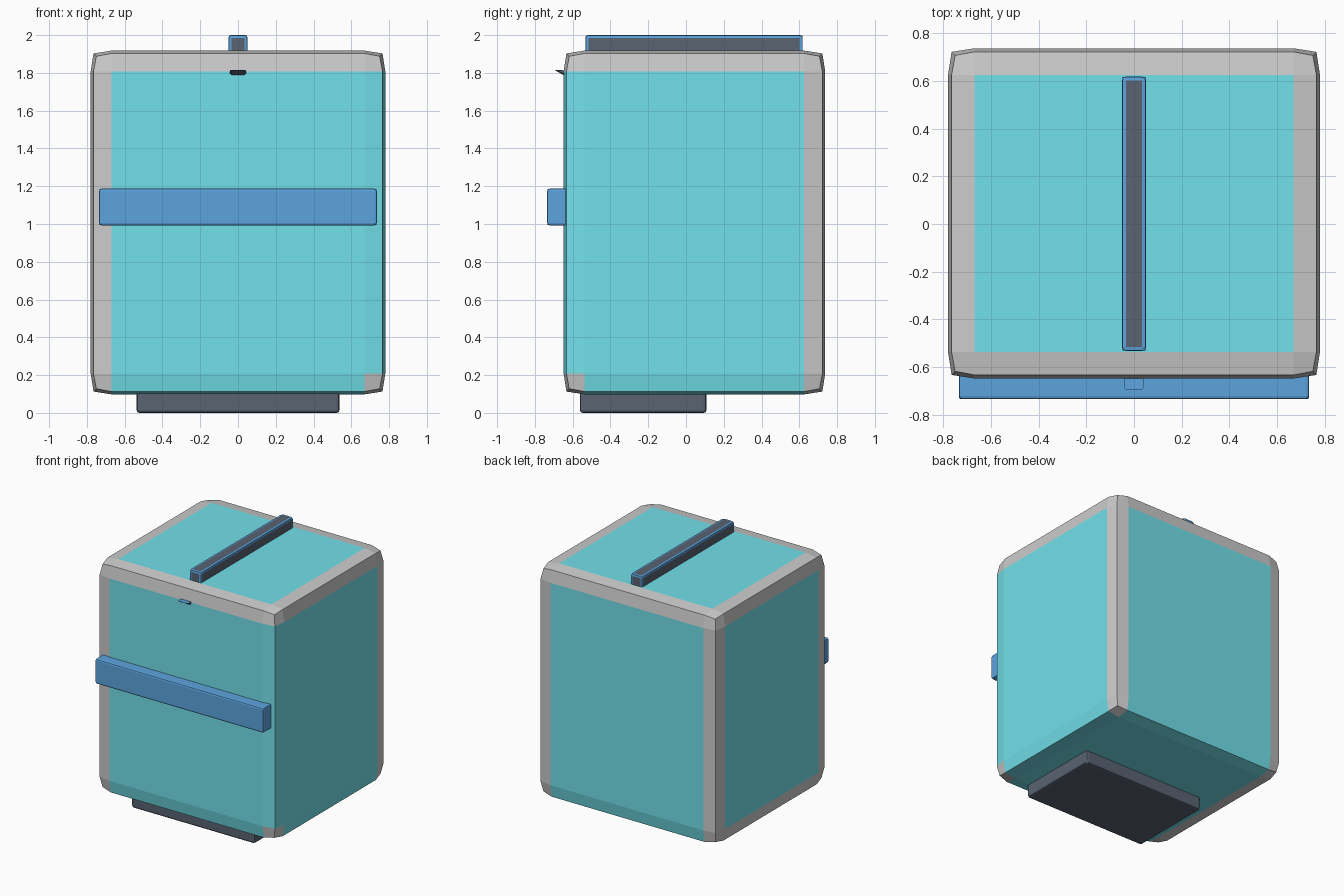
import bpy, bmesh
from mathutils import Vector

if "Cube" in bpy.data.objects:
    bpy.data.objects.remove(bpy.data.objects["Cube"])


def material(name, rgb):
    m = bpy.data.materials.new(name)
    m.diffuse_color = (*rgb, 1)
    m.use_nodes = True
    m.node_tree.nodes["Principled BSDF"].inputs["Base Color"].default_value = m.diffuse_color
    return m


GREY = material("trim grey", (0.8, 0.8, 0.8))
CYAN = material("panel cyan", (0.17, 0.75, 0.83))
BLUE = material("accent blue", (0.107, 0.367, 0.73))
DARK = material("dark slate", (0.1, 0.126, 0.17))


def finish(bm, name, mats):
    bmesh.ops.recalc_face_normals(bm, faces=bm.faces)
    me = bpy.data.meshes.new(name)
    bm.to_mesh(me)
    bm.free()
    for m in mats:
        me.materials.append(m)
    ob = bpy.data.objects.new(name, me)
    bpy.context.collection.objects.link(ob)
    return ob


def framed_box(name, lo, hi, margin, edge_in, corner_in, mats, pick):
    """Box whose faces carry a border strip that slopes in to softened edges.
    pick(signs) gives a face's material slot from the sides it lies near."""
    lo, hi = Vector(lo), Vector(hi)
    mid, half = (lo + hi) / 2, (hi - lo) / 2
    bm = bmesh.new()
    bmesh.ops.create_cube(bm, size=2)
    bmesh.ops.subdivide_edges(bm, edges=bm.edges[:], cuts=2, use_grid_fill=True)
    for f in bm.faces:
        c = f.calc_center_median()
        f.material_index = pick(tuple(round(a) for a in c))
    for v in bm.verts:
        outer = [abs(a) > 0.9 for a in v.co]
        d = (0, edge_in, corner_in)[sum(outer) - 1]
        v.co = [mid[i] + (1 if v.co[i] > 0 else -1) *
                (half[i] - (d if outer[i] else margin)) for i in range(3)]
    return finish(bm, name, mats)


# Edges of the body (by side signs) whose strips share the panel colour
CYAN_EDGES = {(1, -1, 0), (0, -1, -1), (0, 1, -1), (1, 0, -1)}


def body_slot(s):
    return 1 if sum(map(abs, s)) == 1 or s in CYAN_EDGES else 0


def bar_slot(s):
    return 1 if sum(map(abs, s)) == 1 else 0


# Main body: coloured panels with pale border strips
framed_box("body", (-0.78, -0.648, 0.098), (0.78, 0.737, 1.918),
           0.111, 0.015, 0.03, [GREY, CYAN], body_slot)

# Bar on top: dark faces outlined in blue
framed_box("top_bar", (-0.05, -0.532, 1.9), (0.05, 0.618, 2.0),
           0.016, 0.002, 0.005, [BLUE, DARK], bar_slot)

# Wide handle across the front
framed_box("front_handle", (-0.735, -0.735, 0.993), (0.735, -0.61, 1.187),
           0.013, 0.003, 0.006, [BLUE], lambda s: 0)

# Foot block underneath
framed_box("base", (-0.537, -0.562, 0.0), (0.537, 0.108, 0.12),
           0.016, 0.004, 0.008, [DARK], lambda s: 0)

# Small wedge catch near the top of the front
bm = bmesh.new()
top = [(-0.032, -0.696, 1.816), (0.032, -0.696, 1.816), (0.042, -0.684, 1.813),
       (0.042, -0.635, 1.813), (-0.042, -0.635, 1.813), (-0.042, -0.684, 1.813)]
under = [(-0.032, -0.64, 1.783), (0.032, -0.64, 1.783),
         (0.042, -0.638, 1.79), (-0.042, -0.638, 1.79)]
t = [bm.verts.new(p) for p in top]
u = [bm.verts.new(p) for p in under]
bm.faces.new(t)
for loop in ((t[0], t[1], u[1], u[0]), (t[1], t[2], u[2], u[1]), (t[2], t[3], u[2]),
             (t[0], u[0], u[3], t[5]), (t[5], u[3], t[4]),
             (t[3], t[4], u[3], u[0], u[1], u[2])):
    bm.faces.new(loop).material_index = 1
finish(bm, "front_catch", [BLUE, DARK])
